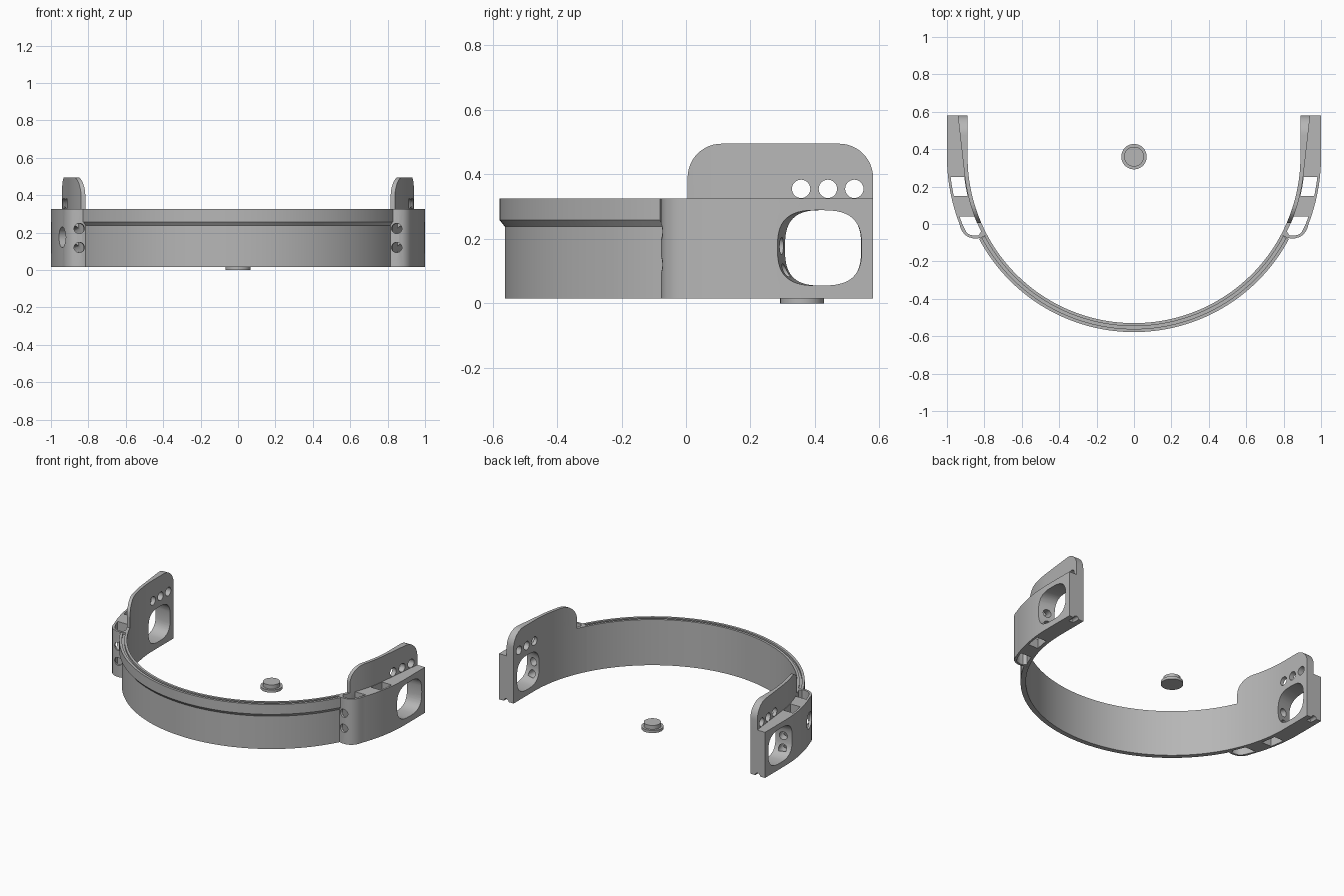
import bpy, bmesh, math
from mathutils import Vector, Matrix

if bpy.data.objects.get("Cube"):
    bpy.data.objects.remove(bpy.data.objects["Cube"])

grey = bpy.data.materials.new("plain grey")
grey.use_nodes = True
COLOUR = (0.47, 0.47, 0.47, 1)
grey.diffuse_color = COLOUR
grey.node_tree.nodes["Principled BSDF"].inputs["Base Color"].default_value = COLOUR

CY = 0.36               # y of the ring centre
BOTTOM, TOP = 0.015, 0.325
END = math.radians(62)  # half angle of the front band


def finish(name, bm):
    bmesh.ops.recalc_face_normals(bm, faces=bm.faces)
    mesh = bpy.data.meshes.new(name)
    bm.to_mesh(mesh)
    bm.free()
    mesh.materials.append(grey)
    ob = bpy.data.objects.new(name, mesh)
    bpy.context.collection.objects.link(ob)
    return ob


def loft(name, rings, closed=False):
    """Skin equal-length loops of points, capping the ends unless closed."""
    bm = bmesh.new()
    loops = [[bm.verts.new(p) for p in ring] for ring in rings]
    for a, b in zip(loops, loops[1:]):
        for i in range(len(a)):
            j = (i + 1) % len(a)
            bm.faces.new((a[i], a[j], b[j], b[i]))
    bm.faces.new(loops[0])
    bm.faces.new(loops[-1])
    return finish(name, bm)


def plan_prism(name, plan, z0, z1, side):
    return loft(name, [[(side * x, y, z) for x, y in plan] for z in (z0, z1)])


def side_prism(name, outline, side, x0=0.7, x1=1.1):
    return loft(name, [[(side * x, y, z) for y, z in outline] for x in (x0, x1)])


def rod(name, start, end, radius, side):
    a, b = (Vector((side * p[0], p[1], p[2])) for p in (start, end))
    bm = bmesh.new()
    turn = (b - a).to_track_quat('Z', 'Y').to_matrix().to_4x4()
    bmesh.ops.create_cone(bm, cap_ends=True, segments=28, radius1=radius, radius2=radius,
                          depth=(b - a).length, matrix=Matrix.Translation((a + b) / 2) @ turn)
    return finish(name, bm)


def carve(ob, cutter, operation='DIFFERENCE'):
    mod = ob.modifiers.new("cut", 'BOOLEAN')
    mod.operation, mod.object, mod.solver = operation, cutter, 'EXACT'
    deps = bpy.context.evaluated_depsgraph_get()
    mesh = bpy.data.meshes.new_from_object(ob.evaluated_get(deps))
    ob.modifiers.clear()
    ob.data = mesh
    bpy.data.objects.remove(cutter)


def smooth(ob):
    bpy.ops.object.select_all(action='DESELECT')
    ob.select_set(True)
    bpy.context.view_layer.objects.active = ob
    bpy.ops.object.shade_smooth_by_angle(angle=math.radians(30))


def arc(r, y0, y1, n=14):
    """Points on the ring of radius r between two y values, on the +x side."""
    a0, a1 = (math.asin(max(-1, min(1, (y - CY) / r))) for y in (y0, y1))
    return [(r * math.cos(a0 + (a1 - a0) * i / n), CY + r * math.sin(a0 + (a1 - a0) * i / n))
            for i in range(n + 1)]


def barrel(cy, cz, hy, hz, n=48):
    """Rounded window outline with flattened top and bottom."""
    pts = []
    for i in range(n):
        t = 2 * math.pi * i / n
        c, s = math.cos(t), math.sin(t)
        pts.append((cy + hy * math.copysign(abs(c) ** 0.7, c),
                    cz + hz * math.copysign(abs(s) ** 0.7, s)))
    return pts


# Front band: lipped profile swept round the ring, with a fine groove on top
profile = [(0.89, BOTTOM), (0.922, BOTTOM), (0.922, 0.238), (0.938, 0.258), (0.938, TOP),
           (0.921, TOP), (0.921, 0.312), (0.906, 0.312), (0.906, TOP), (0.89, TOP)]
STEPS = 72
rings = []
for k in range(STEPS + 1):
    t = -END + 2 * END * k / STEPS
    rings.append([(r * math.sin(t), CY - r * math.cos(t), z) for r, z in profile])
smooth(loft("front_band", rings))

# Plans of the side housing, its two open pockets and the tab
start_y = CY - 0.89 * math.cos(END)
housing_plan = (arc(0.89, start_y, CY) + [(0.89, 0.58), (1.0, 0.58)] + arc(1.0, CY, 0.0)
                + [(0.928, -0.02), (0.918, -0.04), (0.904, -0.058), (0.885, -0.07),
                   (0.86, -0.077), (0.835, -0.077), (0.815, -0.072)])
rear_pocket = arc(0.914, 0.15, 0.25, 6) + arc(0.986, 0.25, 0.15, 6)
front_pocket = (arc(0.91, -0.04, 0.04, 6) + arc(0.986, 0.04, 0.0, 4)
                + [(0.904, -0.03), (0.893, -0.048), (0.877, -0.058), (0.85, -0.063), (0.83, -0.06)])
tab_plan = (arc(0.89, 0.005, CY) + [(0.89, 0.58), (0.942, 0.58)] + arc(0.911, 0.25, 0.005))

# Side outline of the tab with two rounded top corners
tab_outline = [(0.58, 0.2)]
for cy, a0 in ((0.475, 0), (0.11, 90)):
    for i in range(13):
        a = math.radians(a0 + 7.5 * i)
        tab_outline.append((cy + 0.105 * math.cos(a), 0.39 + 0.105 * math.sin(a)))
tab_outline.append((0.005, 0.2))

for side, label in ((1, "left"), (-1, "right")):
    # Housing with pockets, window, screw channels and a notch underneath
    housing = plan_prism(label + "_housing", housing_plan, BOTTOM, TOP, side)
    for pocket in (rear_pocket, front_pocket):
        carve(housing, plan_prism("pocket", pocket, -0.1, 0.5, side))
    outer, inner = barrel(0.413, 0.172, 0.132, 0.117), barrel(0.427, 0.172, 0.116, 0.117)
    carve(housing, loft("window", [[(side * 0.87, y, z) for y, z in inner],
                                   [(side * 1.01, y, z) for y, z in outer]]))
    for z_front, z_back in ((0.225, 0.175), (0.122, 0.095)):
        carve(housing, rod("channel", (0.842, -0.1, z_front), (0.945, 0.32, z_back), 0.027, side))
    carve(housing, rod("notch", (0.945, 0.53, BOTTOM), (0.945, 0.6, BOTTOM), 0.018, side))
    if side < 0:
        # Single round port through the outer wall
        carve(housing, rod("port", (0.895, 0.035, 0.175), (1.02, -0.015, 0.175), 0.055, side))
    smooth(housing)

    # Upright tab with three holes
    tab = plan_prism(label + "_tab", tab_plan, TOP, 0.6, side)
    carve(tab, side_prism("tab_shape", tab_outline, side), 'INTERSECT')
    for y in (0.357, 0.44, 0.522):
        carve(tab, rod("hole", (0.8, y, 0.355), (1.1, y, 0.355), 0.0285, side))
    smooth(tab)

# Loose button at the ring centre: flange with a smaller cap
button_rings = []
for r, z in ((0.068, 0), (0.068, 0.018), (0.053, 0.018), (0.053, 0.045)):
    button_rings.append([(r * math.cos(math.tau * i / 40), CY + r * math.sin(math.tau * i / 40), z)
                         for i in range(40)])
smooth(loft("button", button_rings))
